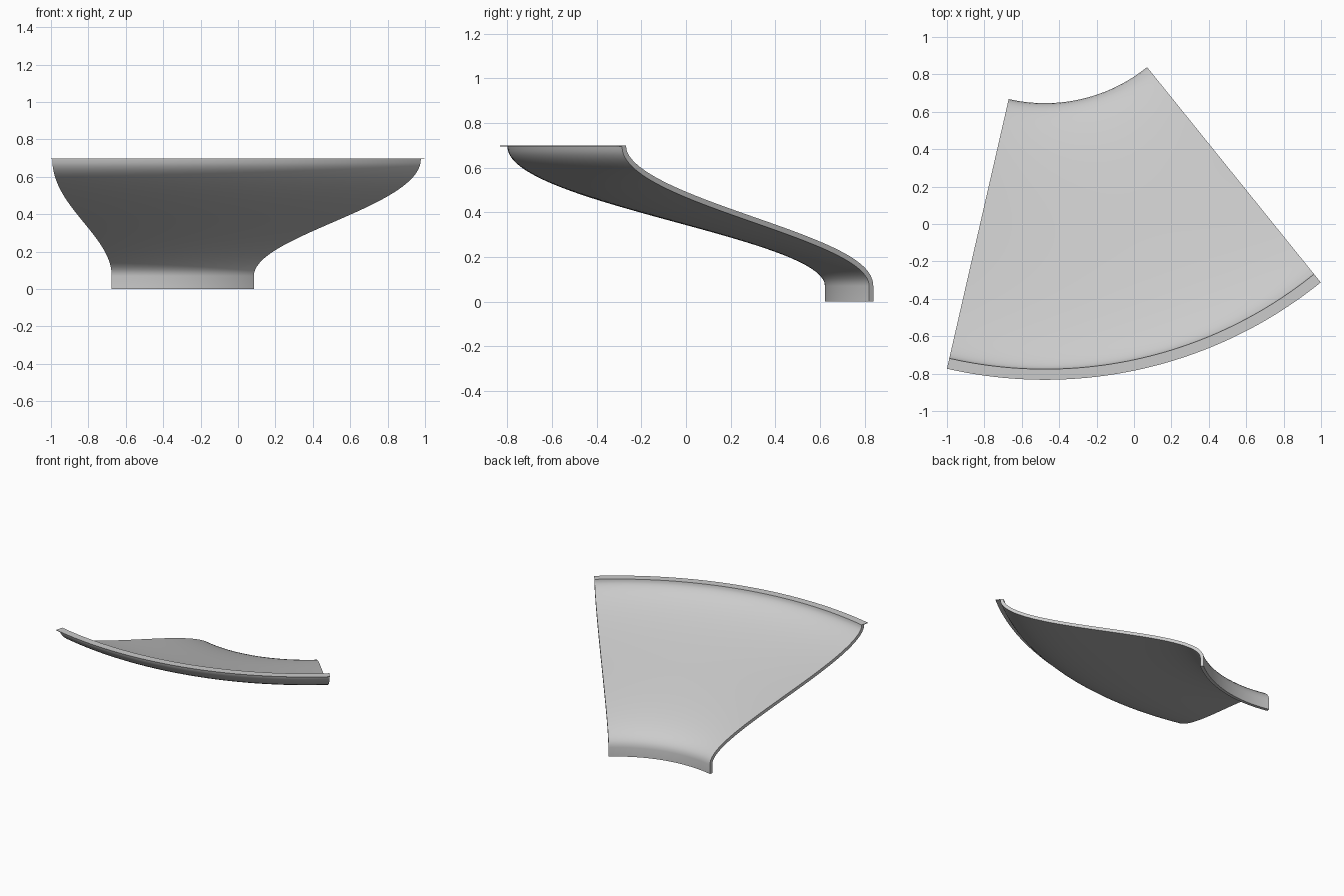
import bpy, bmesh, math
from mathutils import Vector
from mathutils.geometry import interpolate_bezier

cube = bpy.data.objects.get("Cube")
if cube:
    bpy.data.objects.remove(cube, do_unlink=True)

# Axis of revolution and angular span of the segment
AXIS_X, AXIS_Y = -0.476, 1.515
START, END, STEPS = math.radians(-12.9), math.radians(38.9), 48
TOP, LIP, WALL = 0.698, 0.004, 0.024

grey = bpy.data.materials.new("light grey")
grey.use_nodes = True
grey.diffuse_color = (0.6, 0.6, 0.6, 1)
grey.node_tree.nodes["Principled BSDF"].inputs["Base Color"].default_value = (0.6, 0.6, 0.6, 1)


def sweep(name, outer, inner):
    """Revolve a wall section, given as matching outer and inner (radius, height) lists."""
    bm = bmesh.new()
    section = list(outer) + list(reversed(inner))
    rings = []
    for i in range(STEPS + 1):
        a = START + (END - START) * i / STEPS
        rings.append([bm.verts.new((AXIS_X + r * math.sin(a), AXIS_Y - r * math.cos(a), z))
                      for r, z in section])
    n = len(section)
    for r0, r1 in zip(rings, rings[1:]):
        for k in range(n):
            j = (k + 1) % n
            bm.faces.new((r0[k], r0[j], r1[j], r1[k]))
    # End caps
    for ring in (rings[0], rings[-1]):
        for k in range(len(outer) - 1):
            bm.faces.new((ring[k], ring[k + 1], ring[n - 2 - k], ring[n - 1 - k]))
    bmesh.ops.recalc_face_normals(bm, faces=bm.faces)
    mesh = bpy.data.meshes.new(name)
    bm.to_mesh(mesh)
    bm.free()
    mesh.materials.append(grey)
    obj = bpy.data.objects.new(name, mesh)
    bpy.context.collection.objects.link(obj)
    bpy.ops.object.select_all(action='DESELECT')
    obj.select_set(True)
    bpy.context.view_layer.objects.active = obj
    bpy.ops.object.shade_smooth_by_angle(angle=math.radians(35))
    return obj


# Curved dish wall: short vertical collar, then an S-shaped flare
curve = interpolate_bezier(Vector((0.893, 0.07)), Vector((0.893, 0.286)),
                           Vector((2.315, 0.438)), Vector((2.315, TOP - LIP)), 40)
outer = [Vector((0.893, 0))] + [Vector(p[:2]) for p in curve]
inner = []
for i, p in enumerate(outer):
    t = outer[min(i + 1, len(outer) - 1)] - outer[max(i - 1, 0)]
    if i in (0, 1, len(outer) - 1):
        t = Vector((0, 1))
    inner.append(p + Vector((-t.y, t.x)).normalized() * WALL)
sweep("dish_wall", outer, inner)

# Thin flat lip overhanging the upper rim
sweep("rim_lip", [(2.348, TOP - LIP), (2.348, TOP)], [(2.291, TOP - LIP), (2.291, TOP)])
